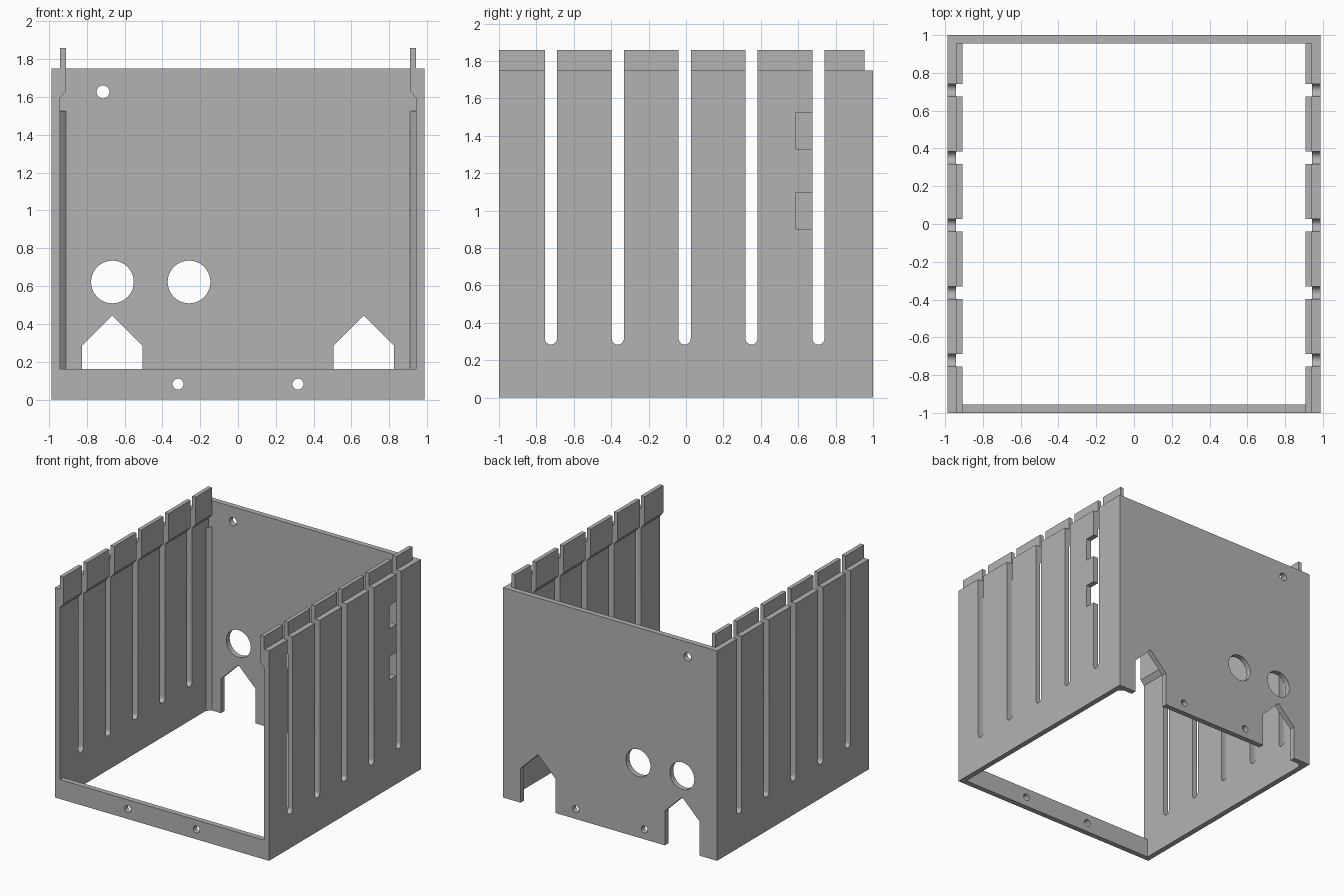
import bpy, bmesh, math
from mathutils import Vector

if "Cube" in bpy.data.objects:
    bpy.data.objects.remove(bpy.data.objects["Cube"])

X, XI, XT = 0.987, 0.942, 0.909      # outer face, inner face, inner face of lip
YI, H, HT = 0.955, 1.75, 1.86        # inner face of end walls, wall top, lip top

grey = bpy.data.materials.new("plain_grey")
grey.diffuse_color = (0.45, 0.45, 0.45, 1)
grey.use_nodes = True
grey.node_tree.nodes["Principled BSDF"].inputs["Base Color"].default_value = grey.diffuse_color


def prism(name, pts, axis, lo, hi):
    """Extrude a closed 2D profile along an axis from lo to hi."""
    place = {"x": lambda a, b, t: (t, a, b),
             "y": lambda a, b, t: (a, t, b),
             "z": lambda a, b, t: (a, b, t)}[axis]
    bm = bmesh.new()
    face = bm.faces.new([bm.verts.new(place(a, b, lo)) for a, b in pts])
    ext = bmesh.ops.extrude_face_region(bm, geom=[face])
    moved = [v for v in ext["geom"] if isinstance(v, bmesh.types.BMVert)]
    bmesh.ops.translate(bm, verts=moved, vec=Vector(place(0, 0, hi - lo)))
    bmesh.ops.recalc_face_normals(bm, faces=bm.faces[:])
    me = bpy.data.meshes.new(name)
    bm.to_mesh(me)
    bm.free()
    me.materials.append(grey)
    ob = bpy.data.objects.new(name, me)
    bpy.context.collection.objects.link(ob)
    return ob


def rect(a0, a1, b0, b1):
    return [(a0, b0), (a1, b0), (a1, b1), (a0, b1)]


def circle(a, b, r, n=40):
    return [(a + r * math.cos(2 * math.pi * i / n),
             b + r * math.sin(2 * math.pi * i / n)) for i in range(n)]


def combine(target, tool, operation):
    mod = target.modifiers.new("combine", "BOOLEAN")
    mod.operation, mod.solver, mod.object = operation, "EXACT", tool
    bpy.context.view_layer.objects.active = target
    bpy.ops.object.modifier_apply(modifier=mod.name)
    bpy.data.objects.remove(tool)


# Back wall, which becomes the whole one-piece case
case = prism("open_case", rect(-X, X, 0, H), "y", YI, 1)

# Side walls with raised inner lips, and sloped strips in the back corners
for s in (-1, 1):
    wall = [(X, 0), (X, H), (XI, H), (XI, HT), (XT, HT),
            (XT, 1.633), (XI, 1.593), (XI, 0)]
    side = prism("side_wall", [(s * x, z) for x, z in wall], "y", -1, YI)
    strip = [(XI + 0.01, YI + 0.01), (XI + 0.01, YI - 0.033),
             (XI, YI - 0.033), (XT, YI), (XT, YI + 0.01)]
    corner = prism("corner_strip", [(s * x, y) for x, y in strip], "z", 0, 1.527)
    combine(side, corner, "UNION")
    combine(case, side, "UNION")

# Low front bar
combine(case, prism("front_bar", rect(-X, X, 0, 0.161), "y", -1, -YI), "UNION")

# Round-bottomed slots through both side walls
r = 0.0325
for k in range(5):
    y = -0.722 + 0.3575 * k
    pts = [(y - r, 2)] + [(y - r * math.cos(math.pi * i / 16),
                           0.284 + r - r * math.sin(math.pi * i / 16))
                          for i in range(17)] + [(y + r, 2)]
    combine(case, prism("slot_cutter", pts, "x", -1.2, 1.2), "DIFFERENCE")

# Two notches beside the rear slot of the right wall
for z0, z1 in ((0.903, 1.097), (1.33, 1.525)):
    combine(case, prism("notch_cutter", rect(0.588, 0.69, z0, z1), "x", 0.8, 1.2),
            "DIFFERENCE")

# Screw holes through the front bar and the back wall
for x in (-0.317, 0.317):
    combine(case, prism("screw_cutter", circle(x, 0.082, 0.029), "y", -1.2, 1.2),
            "DIFFERENCE")

# Round holes in the back wall
for x, z, rad in ((-0.664, 0.622, 0.113), (-0.259, 0.622, 0.113), (-0.714, 1.627, 0.034)):
    combine(case, prism("hole_cutter", circle(x, z, rad), "y", 0.8, 1.2), "DIFFERENCE")

# House-shaped openings at the foot of the back wall
for s in (-1, 1):
    house = [(0.505, -0.1), (0.825, -0.1), (0.825, 0.286), (0.665, 0.444), (0.505, 0.286)]
    combine(case, prism("opening_cutter", [(s * x, z) for x, z in house], "y", 0.8, 1.2),
            "DIFFERENCE")

# Smooth only the rounded hole and slot walls
bpy.ops.object.select_all(action="DESELECT")
case.select_set(True)
bpy.context.view_layer.objects.active = case
bpy.ops.object.shade_smooth_by_angle(angle=math.radians(30))
